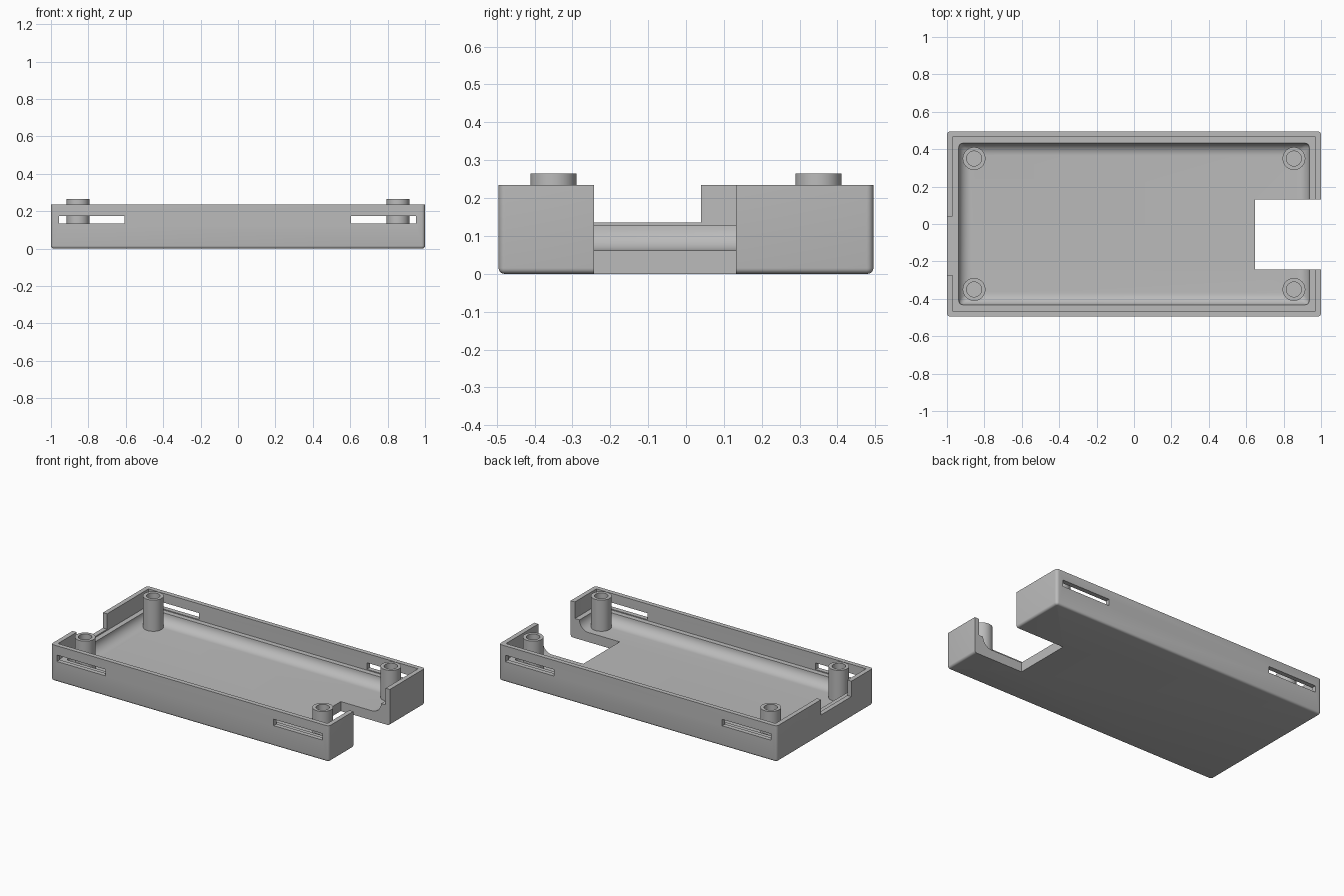
import bpy, bmesh, math

cube = bpy.data.objects.get("Cube")
if cube:
    bpy.data.objects.remove(cube, do_unlink=True)

HX, HY = 1.0, 0.495          # half length and half width of the tray
TOP, LEDGE, FLOOR = 0.235, 0.127, 0.062

grey = bpy.data.materials.new("plain grey")
grey.use_nodes = True
colour = (0.5, 0.5, 0.5, 1)
grey.diffuse_color = colour
grey.node_tree.nodes["Principled BSDF"].inputs["Base Color"].default_value = colour


def rounded_rect(inset, radius, z, steps=5):
    """Outline of a rounded rectangle, set in from the tray's outer size."""
    points = []
    for quarter, (sx, sy) in enumerate(((1, 1), (-1, 1), (-1, -1), (1, -1))):
        cx, cy = sx * (HX - inset - radius), sy * (HY - inset - radius)
        for i in range(steps + 1):
            a = math.pi / 2 * (quarter + i / steps)
            points.append((cx + radius * math.cos(a), cy + radius * math.sin(a), z))
    return points


def circle(x, y, radius, z, sides=40):
    return [(x + radius * math.cos(math.tau * i / sides),
             y + radius * math.sin(math.tau * i / sides), z) for i in range(sides)]


def loft(name, outlines):
    """Skin a run of outlines and cap both ends."""
    bm = bmesh.new()
    rings = [[bm.verts.new(p) for p in outline] for outline in outlines]
    for low, high in zip(rings, rings[1:]):
        n = len(low)
        for i in range(n):
            j = (i + 1) % n
            bm.faces.new((low[i], low[j], high[j], high[i]))
    bm.faces.new(rings[0][::-1])
    bm.faces.new(rings[-1])
    bmesh.ops.recalc_face_normals(bm, faces=bm.faces[:])
    mesh = bpy.data.meshes.new(name)
    bm.to_mesh(mesh)
    bm.free()
    obj = bpy.data.objects.new(name, mesh)
    bpy.context.collection.objects.link(obj)
    mesh.materials.append(grey)
    return obj


def activate(obj):
    bpy.ops.object.select_all(action='DESELECT')
    obj.select_set(True)
    bpy.context.view_layer.objects.active = obj


def cut_box(target, x0, x1, y0, y1, z0, z1):
    corners = ((x0, y0), (x1, y0), (x1, y1), (x0, y1))
    cutter = loft("cutter", [[(x, y, z) for x, y in corners] for z in (z0, z1)])
    cutter.hide_render = True
    mod = target.modifiers.new("cut", 'BOOLEAN')
    mod.operation, mod.solver, mod.object = 'DIFFERENCE', 'EXACT', cutter
    activate(target)
    bpy.ops.object.modifier_apply(modifier=mod.name)
    bpy.data.objects.remove(cutter, do_unlink=True)


# Tray shell: rounded bottom edge, outer wall, thin lip, ledge, inner fillet
R, STEPS = 0.015, 4
outlines = []
for i in range(STEPS + 1):
    a = math.pi / 2 * i / STEPS
    inset = R * (1 - math.sin(a))
    outlines.append(rounded_rect(inset, R - inset + 0.003, R * (1 - math.cos(a))))
outlines += [rounded_rect(0, R + 0.003, TOP),
             rounded_rect(0.03, 0.003, TOP),
             rounded_rect(0.03, 0.003, LEDGE)]
FILLET, STEPS = LEDGE - FLOOR, 10
for i in range(STEPS + 1):
    a = math.pi / 2 * i / STEPS
    outlines.append(rounded_rect(0.063 + FILLET * (1 - math.cos(a)), 0.022,
                                 LEDGE - FILLET * math.sin(a)))
tray = loft("tray", outlines)

# Large opening through the left end, and the shallow notch in the right end
cut_box(tray, 0.647, 1.1, -0.243, 0.132, -0.1, 0.4)
cut_box(tray, -1.1, -0.955, -0.272, 0.04, 0.135, 0.4)

# Slots through the front and back walls
for x0, x1 in ((-0.957, -0.607), (0.603, 0.953)):
    for side in (-1, 1):
        y0, y1 = sorted((side * 0.45, side * 0.6))
        cut_box(tray, x0, x1, y0, y1, 0.133, 0.175)

# Hollow standoffs in the four corners
parts = [tray]
for x, side in ((0.855, "left"), (-0.855, "right")):
    for y, end in ((-0.35, "front"), (0.35, "back")):
        parts.append(loft(f"standoff_{end}_{side}", [
            circle(x, y, 0.061, FLOOR - 0.02), circle(x, y, 0.061, 0.265),
            circle(x, y, 0.04, 0.265), circle(x, y, 0.04, FLOOR + 0.003)]))

for part in parts:
    activate(part)
    bpy.ops.object.shade_smooth_by_angle(angle=math.radians(35))
